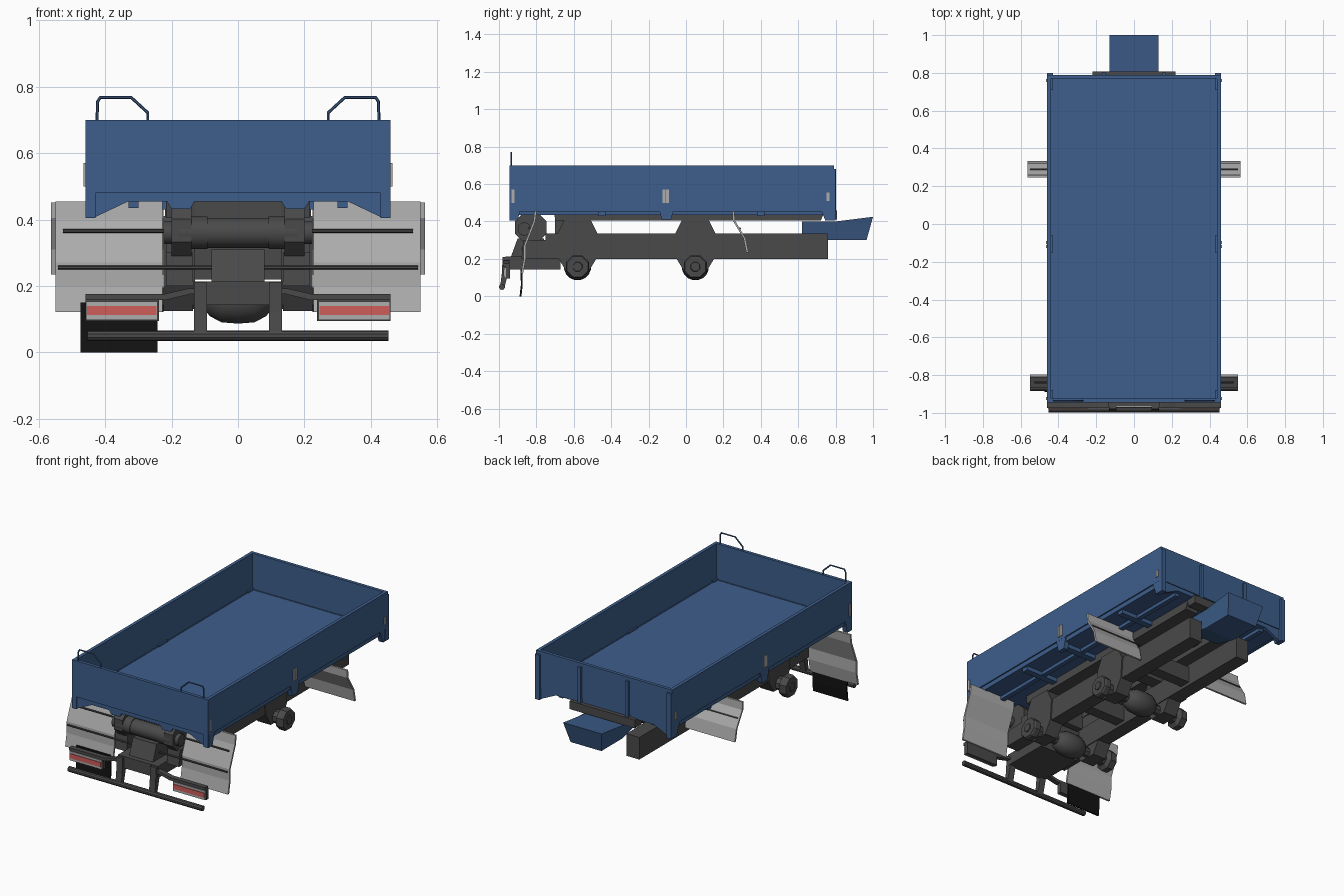
import bpy, bmesh, math
from mathutils import Vector, Matrix

if "Cube" in bpy.data.objects:
    bpy.data.objects.remove(bpy.data.objects["Cube"])

def material(name, rgb):
    m = bpy.data.materials.new(name)
    m.diffuse_color = (*rgb, 1)
    m.use_nodes = True
    m.node_tree.nodes["Principled BSDF"].inputs["Base Color"].default_value = m.diffuse_color
    return m

BLUE = material("body blue", (0.047, 0.112, 0.26))
DARK = material("chassis grey", (0.068, 0.068, 0.068))
LIGHT = material("mudguard grey", (0.42, 0.42, 0.42))
RED = material("lamp red", (0.62, 0.11, 0.10))
BLACK = material("rubber black", (0.006, 0.006, 0.006))

def finish(name, bm, mat, mirror=False, smooth=False):
    bmesh.ops.recalc_face_normals(bm, faces=bm.faces)
    me = bpy.data.meshes.new(name)
    bm.to_mesh(me)
    bm.free()
    me.materials.append(mat)
    ob = bpy.data.objects.new(name, me)
    bpy.context.collection.objects.link(ob)
    if mirror:
        ob.modifiers.new("mirror", 'MIRROR').use_clip = False
    if smooth:
        bpy.context.view_layer.objects.active = ob
        bpy.ops.object.select_all(action='DESELECT')
        ob.select_set(True)
        bpy.ops.object.shade_smooth_by_angle(angle=math.radians(40))
    return ob

def prism(name, pts, axis, a, b, mat, mirror=False):
    """Extrude a profile: axis 'x' takes (y,z) points, axis 'y' takes (x,z)."""
    bm = bmesh.new()
    put = (lambda p, t: (t, p[0], p[1])) if axis == 'x' else (lambda p, t: (p[0], t, p[1]))
    r0 = [bm.verts.new(put(p, a)) for p in pts]
    r1 = [bm.verts.new(put(p, b)) for p in pts]
    bm.faces.new(r0)
    bm.faces.new(r1)
    for i in range(len(pts)):
        j = (i + 1) % len(pts)
        bm.faces.new((r0[i], r0[j], r1[j], r1[i]))
    return finish(name, bm, mat, mirror)

def box(name, x, y, z, mat, mirror=False):
    return prism(name, [(y[0], z[0]), (y[1], z[0]), (y[1], z[1]), (y[0], z[1])],
                 'x', x[0], x[1], mat, mirror)

def lathe(name, prof, y, z, sides, mat, mirror=False, smooth=False):
    """Revolve (x, radius) steps round an axle running along x."""
    bm = bmesh.new()
    rings = [[bm.verts.new((x, y + r * math.cos(2 * math.pi * (i + .5) / sides),
                            z + r * math.sin(2 * math.pi * (i + .5) / sides)))
              for i in range(sides)] for x, r in prof]
    for p, q in zip(rings, rings[1:]):
        for i in range(sides):
            j = (i + 1) % sides
            bm.faces.new((p[i], p[j], q[j], q[i]))
    bm.faces.new(rings[0])
    bm.faces.new(rings[-1])
    return finish(name, bm, mat, mirror, smooth)

def rod(name, pts, r, mat, mirror=False, sides=6):
    """Straight round pieces joined along a path."""
    bm = bmesh.new()
    for a, b in zip(pts, pts[1:]):
        a, b = Vector(a), Vector(b)
        d = b - a
        m = Matrix.Translation((a + b) / 2) @ d.to_track_quat('Z', 'Y').to_matrix().to_4x4()
        bmesh.ops.create_cone(bm, cap_ends=True, segments=sides, radius1=r, radius2=r,
                              depth=d.length + r * .6, matrix=m)
    return finish(name, bm, mat, mirror)

def sheet(pts, t):
    """Thin closed profile following a line of (y,z) points."""
    return pts + [(y + t, z) for y, z in reversed(pts)]

# --- cargo bed ---
box("bed_floor", (-.45, .45), (-.935, .78), (.455, .48), BLUE)
box("side_wall", (.44, .46), (-.945, .79), (.48, .70), BLUE, True)
box("side_sill", (.435, .452), (-.93, .78), (.452, .482), BLUE, True)
for nm, y0, y1 in (("front_gate", -.945, -.925), ("back_gate", .77, .79)):
    box(nm, (-.45, .45), (y0, y1), (.48, .70), BLUE)
apron = [(.46, .482), (.46, .405), (.435, .405), (.33, .455), (.215, .455), (.2, .432),
         (.145, .432), (.13, .455)]
apron += [(-x, z) for x, z in reversed(apron)]
prism("front_apron", apron, 'y', -.938, -.92, BLUE)
prism("back_apron", apron, 'y', .765, .785, BLUE)
# posts hanging below the sides
for nm, pts in (("front_post", [(-.945, .49), (-.945, .405), (-.90, .405), (-.88, .49)]),
                ("middle_post", [(-.15, .49), (-.13, .41), (-.08, .41), (-.06, .49)]),
                ("back_post", [(.71, .49), (.745, .405), (.79, .405), (.79, .49)])):
    prism(nm, pts, 'x', .43, .459, BLUE, True)
box("back_rib", (.15, .17), (.785, .802), (.45, .68), BLUE, True)
box("back_corner_frame", (.43, .46), (.785, .80), (.405, .68), BLUE, True)
box("floor_beam", (.30, .33), (-.90, .76), (.435, .457), BLUE, True)
for y in (-.45, -.105, .4):
    box("floor_cross_beam", (-.44, .44), (y - .02, y + .02), (.43, .457), BLUE)
# latches on the side walls
for y, z0, z1 in ((-.925, .50, .57), (-.118, .50, .57), (-.098, .50, .57), (.76, .51, .555)):
    box("side_latch", (.458, .465), (y - .008, y + .008), (z0, z1), LIGHT, True)
rod("grab_handle", [(.272, -.935, .695), (.272, -.935, .722), (.322, -.935, .768),
                    (.415, -.935, .768), (.423, -.935, .755), (.425, -.935, .695)],
    .0045, BLUE, True)

# --- chassis ---
box("chassis_rail", (.13, .217), (-.75, .76), (.20, .335), DARK, True)
prism("subframe_rail", [(-.705, .457), (-.70, .405), (.72, .405), (.745, .457)],
      'x', .13, .217, DARK, True)
box("back_cross_beam", (-.22, .22), (.745, .808), (.41, .46), DARK)
for y in (-.68, -.28, .30):
    box("chassis_cross_member", (-.135, .135), (y - .035, y + .035), (.22, .32), DARK)
for y in (-.66, .05):
    box("subframe_cross_member", (-.135, .135), (y - .04, y + .04), (.33, .455), DARK)
for yc in (-.58, .05):
    prism("axle_bracket", [(yc + dy, z) for dy, z in
          ((-.07, .41), (-.11, .33), (-.10, .20), (-.055, .125), (.055, .125), (.10, .20),
           (.11, .33), (.07, .41))], 'x', .135, .225, DARK, True)
    lathe("axle", [(-.29, .03), (.29, .03)], yc, .158, 8, DARK)
    lathe("wheel_hub", [(.225, .04), (.25, .04), (.265, .066), (.30, .066), (.31, .06)],
          yc, .158, 8, DARK, True)
    lathe("hub_cap", [(.305, .03), (.315, .025)], yc, .158, 8, DARK, True)
    lathe("differential", [(-.10, .03), (-.085, .05), (-.05, .069), (0, .073), (.05, .069),
                           (.085, .05), (.10, .03)], yc, .158, 16, DARK, False, True)

# --- blue nose box at the +y end ---
nose = prism("nose_box", [(.62, .335), (.62, .40), (.80, .40), (1, .425), (.965, .30), (.76, .30)],
             'x', -.13, .13, BLUE)
for v in nose.data.vertices:
    if v.co.z < .34:
        v.co.x *= .8

# --- tail end: winch, step frame, bumper ---
lathe("winch_flange", [(.14, .09), (.20, .09)], -.83, .367, 8, DARK, True)
lathe("winch_drum", [(-.225, .025), (-.225, .035), (-.18, .035), (-.18, .05), (-.092, .05),
                     (-.092, .046), (.092, .046), (.092, .05), (.18, .05), (.18, .035),
                     (.225, .035), (.225, .025)], -.865, .36, 16, DARK, False, True)
prism("winch_stand", [(-.94, .20), (-.90, .31), (-.76, .31), (-.74, .20)], 'x', -.08, .08, DARK)
prism("winch_leg", [(-.88, .20), (-.87, .30), (-.74, .30), (-.70, .20)], 'x', .135, .217, DARK, True)
box("tail_frame", (-.135, .135), (-.965, -.67), (.143, .214), DARK)
prism("bumper_strut", [(-.98, .21), (-.945, .21), (-.95, .13), (-.972, .04), (-.995, .04),
                       (-.985, .12)], 'x', .093, .133, DARK, True)
rod("bumper_bar", [(-.448, -.984, .05), (.448, -.984, .05)], .016, DARK, False, 10)
prism("lamp_arm", [(.12, .175), (.12, .192), (.15, .192), (.225, .175), (.46, .175), (.46, .157),
                   (.22, .157), (.145, .175)], 'y', -.975, -.945, DARK, True)
box("lamp_back", (.238, .46), (-.962, -.94), (.095, .16), DARK, True)
box("lamp_housing", (.242, .458), (-.972, -.96), (.097, .153), LIGHT, True)
box("lamp_lens", (.246, .455), (-.976, -.968), (.112, .14), RED, True)

# --- mudguards and their rods ---
prism("front_mudguard", sheet([(-.81, .455), (-.817, .40), (-.868, .27), (-.868, .20),
                               (-.883, .122)], .012), 'x', .228, .55, LIGHT, True)
prism("middle_mudguard", sheet([(.247, .452), (.25, .405), (.307, .31), (.322, .235)], .012),
      'x', .225, .563, LIGHT, True)
rod("upper_guard_rod", [(-.525, -.84, .365), (.525, -.84, .365)], .006, DARK)
rod("lower_guard_rod", [(-.54, -.878, .255), (.54, -.878, .255)], .006, DARK)
rod("middle_guard_rod", [(.20, .288, .362), (.55, .288, .362)], .006, DARK, True)
prism("rubber_flap", sheet([(-.885, .15), (-.883, .06), (-.89, 0)], .01), 'x', -.474, -.242, BLACK)
